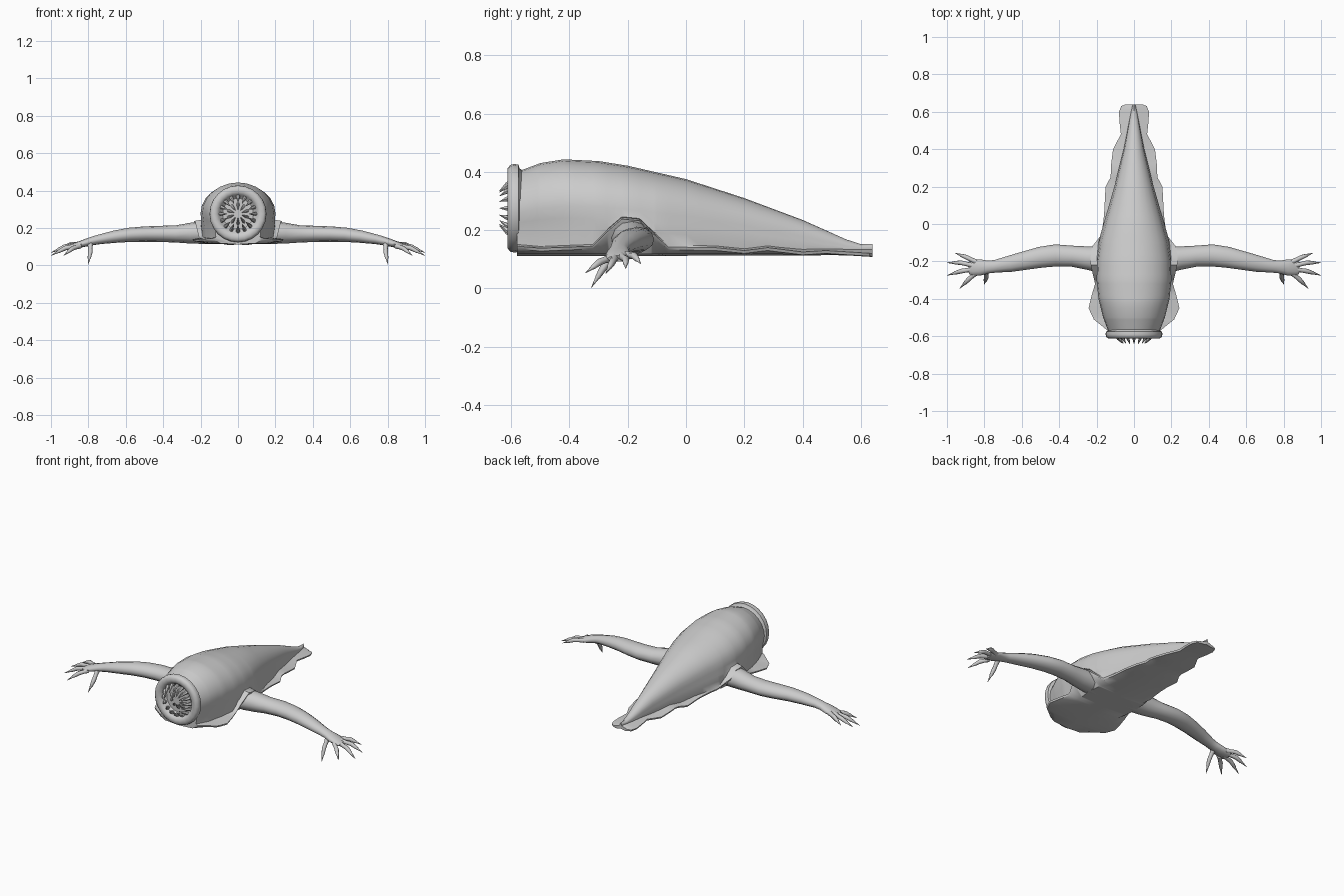
import bpy, bmesh, math
from mathutils import Vector

if "Cube" in bpy.data.objects:
    bpy.data.objects.remove(bpy.data.objects["Cube"])


def finish(name, bm, angle=40):
    bmesh.ops.recalc_face_normals(bm, faces=bm.faces)
    me = bpy.data.meshes.new(name)
    bm.to_mesh(me)
    bm.free()
    ob = bpy.data.objects.new(name, me)
    bpy.context.collection.objects.link(ob)
    bpy.ops.object.select_all(action='DESELECT')
    ob.select_set(True)
    bpy.context.view_layer.objects.active = ob
    bpy.ops.object.shade_smooth_by_angle(angle=math.radians(angle))
    return ob


def loft(bm, rings, caps=True):
    loops = [[bm.verts.new(p) for p in r] for r in rings]
    n = len(loops[0])
    for a, b in zip(loops, loops[1:]):
        for i in range(n):
            j = (i + 1) % n
            bm.faces.new((a[i], a[j], b[j], b[i]))
    if caps:
        bm.faces.new(loops[0])
        bm.faces.new(loops[-1])


def tube(bm, stations, sides):
    # stations: (x, y, z, side radius, up radius)
    pts = [Vector(s[:3]) for s in stations]
    rings = []
    for i, s in enumerate(stations):
        d = (pts[min(i + 1, len(pts) - 1)] - pts[max(i - 1, 0)]).normalized()
        side = d.cross(Vector((0, 0, 1))).normalized()
        up = side.cross(d)
        rings.append([pts[i] + side * s[3] * math.cos(t) + up * s[4] * math.sin(t)
                      for t in (2 * math.pi * k / sides for k in range(sides))])
    loft(bm, rings)


def interp(table, y):
    for (a, u), (b, v) in zip(table, table[1:]):
        if a <= y <= b:
            return u + (v - u) * (y - a) / (b - a)
    return table[-1][1]


# body profiles along y: ridge height, body half width, skirt half width, skirt height
TOP = [(-.58, .40), (-.5, .43), (-.42, .443), (-.3, .437), (-.2, .421), (0, .375),
       (.2, .31), (.4, .235), (.55, .168), (.61, .137), (.64, .122)]
WIDTH = [(-.58, .135), (-.5, .165), (-.4, .19), (-.3, .2), (-.2, .197), (-.1, .182), (0, .155),
         (.2, .10), (.4, .052), (.6, .015), (.64, .006)]
SKIRT = [(-.58, .13), (-.55, .165), (-.51, .215), (-.45, .243), (-.38, .226), (-.32, .208),
         (-.26, .222), (-.2, .235), (-.12, .225), (-.06, .172), (.05, .16), (.2, .152),
         (.25, .125), (.32, .122), (.4, .112), (.48, .07), (.55, .078), (.6, .08), (.63, .068), (.64, .045)]
EDGE = [(-.58, .145), (-.5, .138), (-.4, .142), (-.32, .145), (-.27, .195), (-.22, .238), (-.16, .232),
        (-.11, .185), (-.06, .142), (.1, .14), (.2, .13), (.28, .14), (.4, .125), (.48, .13), (.64, .12)]
ys = sorted({p[0] for t in (TOP, WIDTH, SKIRT, EDGE) for p in t})
rings = []
for y in ys:
    top, w, sw, ze = (interp(t, y) for t in (TOP, WIDTH, SKIRT, EDGE))
    base = .122
    zc = base + .5 * (top - base)
    low = max(.1, min(1, (y + .58) / .5))
    half = []
    for k in range(9):                       # dome down to the skirt crease
        a = math.radians(90 - 15 * k)
        x, z = w * math.cos(a), zc + (top - zc) * math.sin(a)
        if a < 0:
            x = w * (1 - .12 * (1 - low) * -a / .52 + .10 * low * -a)
        half.append((x, z))
    cx = half[-1][0]
    half.append((cx * .98, max(base + .012, ze + .006)))
    half.append((max(sw, cx * .98), ze))
    half.append((max(sw, cx * .98) - .004, ze - .01))
    half.append((max(sw * .72, .01), min(.118, ze - .012)))
    # the dome cannot dip below the skirt crease
    crease = half[9][1]
    half = [(x, max(z, crease + .002 * (9 - k))) if k < 9 else (x, z) for k, (x, z) in enumerate(half)]
    half[0] = (0, max(top, half[0][1]))
    bottom = .112 + .004 * max(0, y)
    ring = [(x, y, z) for x, z in half] + [(0, y, bottom)]
    ring += [(-x, y, z) for x, z in reversed(half[1:])]
    rings.append(ring)
bm = bmesh.new()
loft(bm, rings)
finish("body", bm, 45)

# mouth: lathed lip with a recessed throat
CZ = .275
profile = [(.12, -.55), (.138, -.572), (.15, -.575), (.152, -.59), (.149, -.603), (.138, -.612),
           (.118, -.612), (.104, -.603), (.096, -.588), (.07, -.572), (.03, -.562)]
bm = bmesh.new()
loft(bm, [[(r * math.cos(t), y, CZ + r * math.sin(t))
           for t in (2 * math.pi * k / 24 for k in range(24))] for r, y in profile])
finish("mouth_ring", bm)

# teeth: two circles of inward-leaning spikes
bm = bmesh.new()
for count, r0, y0, r1, y1, rad, off in ((16, .097, -.588, .06, -.64, .011, 0),
                                        (10, .06, -.568, .022, -.61, .009, .5)):
    for k in range(count):
        t = 2 * math.pi * (k + off) / count
        c, s = math.cos(t), math.sin(t)

        def at(f, bow=0):
            r = r0 + (r1 - r0) * f + bow
            return (c * r, y0 + (y1 - y0) * f, CZ + s * r)
        tube(bm, [(*at(0), rad, rad), (*at(.5, .004), rad * .8, rad * .8), (*at(1), .001, .001)], 6)
finish("teeth", bm)

# arm with shoulder, elbow and palm
ARM = [(.10, -.19, .175, .07, .06), (.19, -.188, .175, .07, .06), (.25, -.182, .172, .062, .056),
       (.33, -.172, .168, .056, .046), (.42, -.168, .168, .059, .043), (.50, -.178, .167, .056, .041),
       (.58, -.195, .163, .05, .038), (.66, -.212, .153, .044, .033), (.74, -.226, .139, .034, .026),
       (.78, -.23, .130, .034, .023), (.82, -.232, .119, .043, .02), (.86, -.233, .108, .043, .016),
       (.88, -.233, .102, .036, .011)]
# fingers: root, knuckle, tip
FINGERS = [((.845, -.203, .114), (.895, -.178, .112), (.957, -.155, .085)),
           ((.86, -.222, .110), (.925, -.207, .100), (1.0, -.207, .068)),
           ((.86, -.242, .106), (.925, -.252, .092), (1.0, -.275, .052)),
           ((.845, -.262, .104), (.885, -.297, .090), (.932, -.345, .053)),
           ((.79, -.25, .115), (.79, -.285, .068), (.802, -.325, .003))]
for side, label in ((1, "left"), (-1, "right")):
    bm = bmesh.new()
    tube(bm, [(side * s[0], *s[1:]) for s in ARM], 12)
    finish(label + "_arm", bm, 60)
    bm = bmesh.new()
    for pts in FINGERS:
        a, b, c = (Vector((side * p[0], p[1], p[2])) for p in pts)
        d = b.lerp(c, .45)
        st = [(a, .015), (a.lerp(b, .5), .0115), (b, .0125), (d, .009),
              (d.lerp(c, .1), .007), (c, .001)]
        tube(bm, [(*p, r, r) for p, r in st], 8)
    finish(label + "_fingers", bm, 60)
